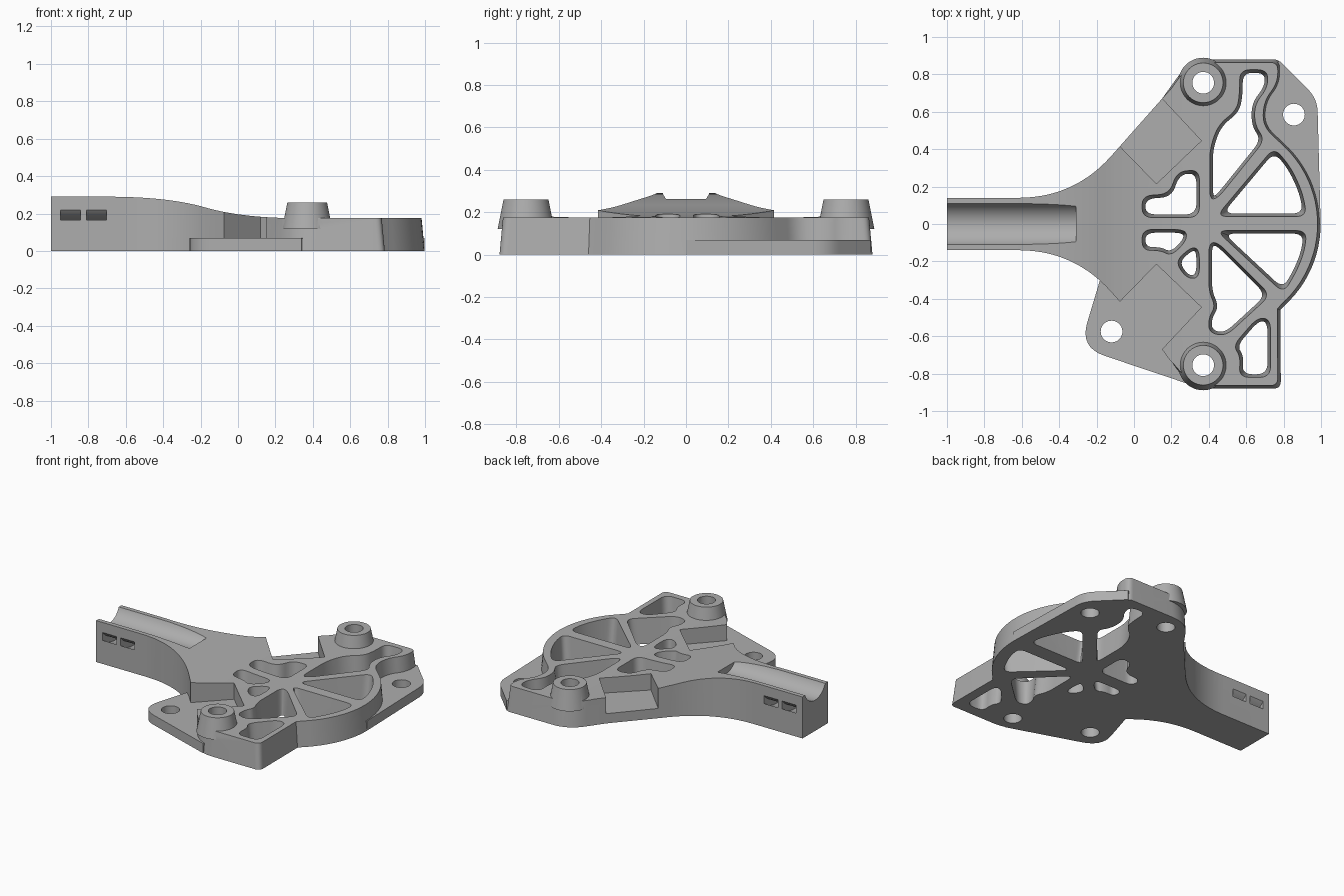
import bpy, bmesh
from math import sin, cos, radians
from mathutils import Vector

if "Cube" in bpy.data.objects:
    bpy.data.objects.remove(bpy.data.objects["Cube"])

PLATE, FLANGE = 0.175, 0.068
grey = bpy.data.materials.new("plain grey")
grey.use_nodes = True
grey.diffuse_color = (0.42, 0.42, 0.42, 1)
grey.node_tree.nodes["Principled BSDF"].inputs["Base Color"].default_value = grey.diffuse_color


def inset(pts, d, keep=lambda p: False):
    """Offset a control polygon inward, leaving the kept corners alone."""
    n = len(pts)
    area = sum(pts[i - 1][0] * pts[i][1] - pts[i][0] * pts[i - 1][1] for i in range(n))
    s = 1 if area > 0 else -1
    out = []
    for i, p in enumerate(pts):
        q = Vector(p[:2])
        a = (q - Vector(pts[i - 1][:2])).normalized()
        b = (Vector(pts[(i + 1) % n][:2]) - q).normalized()
        na, nb = Vector((-a.y, a.x)) * s, Vector((-b.y, b.x)) * s
        if not keep(p):
            q = q + (na + nb) * d / (1 + na.dot(nb))
        out.append((q.x, q.y, *p[2:]))
    return out


def rounded(pts, radius, steps=8):
    """Replace each corner by a curve; a third value overrides the radius."""
    out, n = [], len(pts)
    for i, p in enumerate(pts):
        q, a, b = (Vector(t[:2]) for t in (p, pts[i - 1], pts[(i + 1) % n]))
        r = p[2] if len(p) > 2 else radius
        if r == 0:
            out.append(q)
            continue
        start = q + (a - q).normalized() * min(r, (a - q).length * 0.48)
        end = q + (b - q).normalized() * min(r, (b - q).length * 0.48)
        for k in range(steps + 1):
            t = k / steps
            out.append(start * (1 - t) ** 2 + q * 2 * t * (1 - t) + end * t * t)
    return out


def loft(name, low, high):
    """Solid between two matching rings of 3D points."""
    bm = bmesh.new()
    a, b = ([bm.verts.new(p) for p in ring] for ring in (low, high))
    bm.faces.new(a[::-1])
    bm.faces.new(b)
    for i in range(len(a)):
        bm.faces.new((a[i - 1], a[i], b[i], b[i - 1]))
    bmesh.ops.recalc_face_normals(bm, faces=bm.faces)
    mesh = bpy.data.meshes.new(name)
    bm.to_mesh(mesh)
    bm.free()
    mesh.materials.append(grey)
    ob = bpy.data.objects.new(name, mesh)
    bpy.context.collection.objects.link(ob)
    return ob


def prism(name, low, high, z0, z1):
    return loft(name, [(p[0], p[1], z0) for p in low], [(p[0], p[1], z1) for p in high])


def circle(x, y, r, n=48):
    return [(x + r * cos(radians(360 * i / n)), y + r * sin(radians(360 * i / n))) for i in range(n)]


def combine(target, other, operation):
    mod = target.modifiers.new(operation, 'BOOLEAN')
    mod.operation, mod.object, mod.solver = operation, other, 'EXACT'
    bpy.context.view_layer.objects.active = target
    bpy.ops.object.modifier_apply(modifier=mod.name)
    bpy.data.objects.remove(other)


# Main plate and arm outline, with drafted sides away from the arm
arc = [(0.41 + 0.588 * cos(radians(a)), 0.588 * sin(radians(a)), 0) for a in range(48, -52, -4)]
outline = [(-1, -0.14, 0), (-1, 0.14, 0), (-0.32, 0.14, 0.3), (0.15, 0.67, 0),
           (0.3, 0.88, 0.12), (0.785, 0.88, 0.04), (0.785, 0.75, 0.09), (0.71, 0.65, 0.07),
           (0.705, 0.53, 0.07)] + arc + [(0.783, -0.46, 0), (0.785, -0.88, 0.04),
           (0.3, -0.88, 0.12), (0.15, -0.67, 0), (-0.32, -0.14, 0.3)]
top = inset(outline, 0.03, lambda p: p[0] < 0.2)
body = prism("bracket_body", rounded(outline, 0, 14), rounded(top, 0, 14), 0, 0.32)

# Side profile: the raised arm slopes down to the plate
profile = [(-1.1, -0.1, 0), (1.1, -0.1, 0), (1.1, PLATE, 0), (0.03, PLATE, 0.3),
           (-0.38, 0.29, 0.32), (-1.1, 0.29, 0)]
side = rounded(profile, 0, 16)
combine(body, loft("side_profile", [(p.x, -1, p.y) for p in side], [(p.x, 1, p.y) for p in side]), 'INTERSECT')

# Open pockets on both shoulders
for s in (1, -1):
    pocket = [(0.12, 0.215 * s), (0.36, 0.445 * s), (0.045, 0.782 * s), (-0.2, 0.543 * s)]
    combine(body, prism("shoulder_pocket", pocket, pocket, FLANGE, 0.5), 'DIFFERENCE')

# Low mounting flanges
left_flange = [(0.78, 0.87, 0), (0.98, 0.67, 0.07), (0.998, 0.0, 0), (0.6, 0.0, 0), (0.6, 0.8, 0)]
right_flange = [(-0.17, -0.26, 0), (-0.29, -0.66, 0.14), (0.34, -0.872, 0), (0.4, -0.7, 0),
                (0.2, -0.4, 0), (0, -0.2, 0)]
for name, pts in (("left_flange", left_flange), ("right_flange", right_flange)):
    ring = rounded(pts, 0)
    combine(body, prism(name, ring, ring, 0, FLANGE), 'UNION')

# Lightening openings, wider at the top
openings = [
    [(0.44, 0.04), (0.925, 0.04), (0.9, 0.17), (0.84, 0.3), (0.75, 0.41)],
    [(0.44, -0.035), (0.925, -0.035), (0.91, -0.15), (0.87, -0.25), (0.8, -0.37)],
    [(0.405, 0.13), (0.405, 0.4), (0.45, 0.53), (0.55, 0.61), (0.565, 0.7), (0.565, 0.825),
     (0.715, 0.825), (0.715, 0.73), (0.645, 0.64), (0.645, 0.53), (0.7, 0.45), (0.45, 0.14)],
    [(0.4, -0.1), (0.45, -0.1), (0.73, -0.38), (0.49, -0.6), (0.4, -0.58), (0.4, -0.5),
     (0.435, -0.44), (0.4, -0.36)],
    [(0.53, -0.65), (0.66, -0.5), (0.73, -0.51), (0.73, -0.82), (0.56, -0.82), (0.57, -0.71)],
    [(0.045, 0.15), (0.19, 0.16), (0.23, 0.28), (0.35, 0.29), (0.35, 0.035), (0.045, 0.035)],
    [(0.045, -0.03), (0.28, -0.03), (0.28, -0.09), (0.2, -0.17), (0.14, -0.14), (0.045, -0.14)],
    [(0.22, -0.2), (0.31, -0.12), (0.35, -0.14), (0.35, -0.29), (0.28, -0.29)],
]
for pts in openings:
    low, high = inset(pts, 0.018), inset(pts, -0.018)
    combine(body, prism("opening_cutter", rounded(low, 0.06), rounded(high, 0.06),
                        -PLATE * 0.1, PLATE * 2.1), 'DIFFERENCE')

# Tapered bosses
for s in (1, -1):
    combine(body, prism("boss", circle(0.37, 0.755 * s, 0.134), circle(0.37, 0.755 * s, 0.106),
                        0.12, 0.26), 'UNION')

# Bolt holes through bosses and flanges
for x, y in ((0.37, 0.755), (0.37, -0.755), (0.855, 0.585), (-0.12, -0.575)):
    ring = circle(x, y, 0.058)
    combine(body, prism("bolt_hole", ring, ring, -0.1, 0.5), 'DIFFERENCE')

# Round channel along the arm
ring = circle(0, 0.333, 0.118, 64)
combine(body, loft("channel_cutter", [(-1.1, *p) for p in ring], [(-0.31, *p) for p in ring]), 'DIFFERENCE')

# Curved strap slots passing under the channel
angles = [radians(a) for a in range(-155, -24, 5)]
strap = [(0.18 * cos(a), 0.333 + 0.18 * sin(a)) for a in angles]
strap += [(0.219 * cos(a), 0.333 + 0.219 * sin(a)) for a in reversed(angles)]
for x in (-0.95, -0.81):
    combine(body, loft("strap_slot", [(x, *p) for p in strap], [(x + 0.107, *p) for p in strap]), 'DIFFERENCE')

# Smooth curved walls, keep hard edges
bpy.ops.object.select_all(action='DESELECT')
body.select_set(True)
bpy.context.view_layer.objects.active = body
bpy.ops.object.shade_smooth_by_angle(angle=radians(28))
